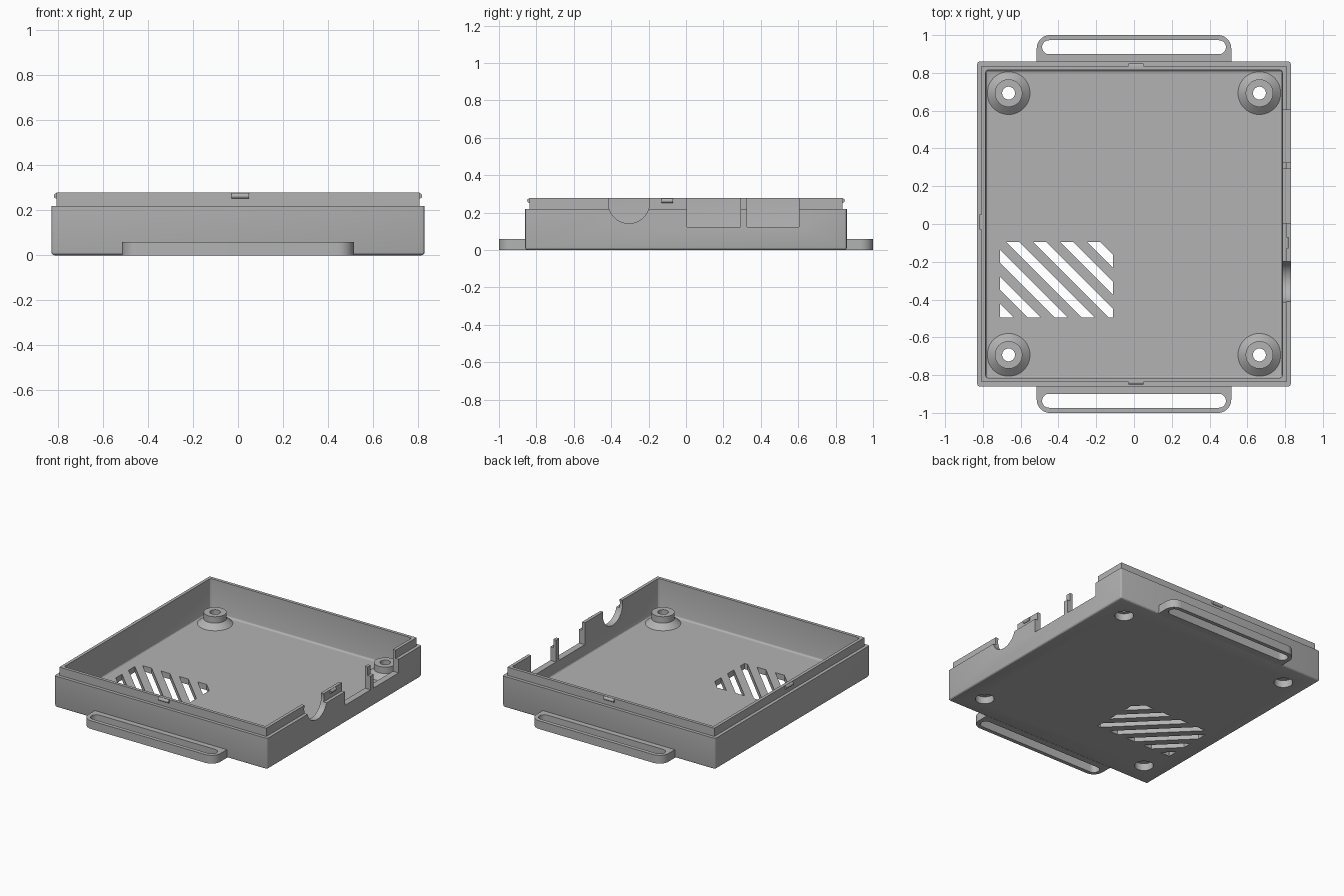
import bpy, bmesh
from math import pi, sin, cos
from mathutils import Matrix, Vector

cube = bpy.data.objects.get("Cube")
if cube:
    bpy.data.objects.remove(cube)

grey = bpy.data.materials.new("matte grey plastic")
grey.use_nodes = True
COLOUR = (0.45, 0.45, 0.45, 1)
grey.diffuse_color = COLOUR
grey.node_tree.nodes["Principled BSDF"].inputs["Base Color"].default_value = COLOUR

# Main dimensions
OUT_X, OUT_Y = 0.83, 0.86
LIP_X, LIP_Y = 0.807, 0.837
IN_X, IN_Y = 0.785, 0.815
FLOOR, SHOULDER, RIM = 0.04, 0.22, 0.278
BOSS_X, BOSS_Y, BOSS_TOP = 0.664, 0.693, 0.12


def finish(name, bm):
    bmesh.ops.recalc_face_normals(bm, faces=bm.faces)
    mesh = bpy.data.meshes.new(name)
    bm.to_mesh(mesh)
    bm.free()
    mesh.materials.append(grey)
    obj = bpy.data.objects.new(name, mesh)
    bpy.context.collection.objects.link(obj)
    return obj


def box(name, x, y, z, bevel=0):
    """Box from (min, max) pairs, rounding every edge that is not on top."""
    bm = bmesh.new()
    bmesh.ops.create_cube(bm, size=1)
    for v in bm.verts:
        v.co = [a + (b - a) * (c + 0.5) for (a, b), c in zip((x, y, z), v.co)]
    if bevel:
        edges = [e for e in bm.edges if min(v.co.z for v in e.verts) < z[1] - 1e-4]
        bmesh.ops.bevel(bm, geom=edges, offset=bevel, segments=3, profile=0.5, affect='EDGES')
    return finish(name, bm)


def cylinder(name, centre, r1, r2, depth, axis='Z', sides=48):
    bm = bmesh.new()
    turn = Matrix.Rotation(pi / 2, 4, 'Y' if axis == 'X' else 'X') if axis != 'Z' else Matrix()
    bmesh.ops.create_cone(bm, cap_ends=True, segments=sides, radius1=r1, radius2=r2,
                          depth=depth, matrix=Matrix.Translation(centre) @ turn)
    return finish(name, bm)


def prism(name, points, z0, z1):
    bm = bmesh.new()
    face = bm.faces.new([bm.verts.new((px, py, z0)) for px, py in points])
    top = bmesh.ops.extrude_face_region(bm, geom=[face])["geom"]
    bmesh.ops.translate(bm, vec=(0, 0, z1 - z0),
                        verts=[g for g in top if isinstance(g, bmesh.types.BMVert)])
    return finish(name, bm)


def combine(target, tool, operation):
    """Apply a boolean to the target and discard the tool."""
    mod = target.modifiers.new("cut", 'BOOLEAN')
    mod.object, mod.operation, mod.solver = tool, operation, 'EXACT'
    bpy.context.view_layer.update()
    graph = bpy.context.evaluated_depsgraph_get()
    mesh = bpy.data.meshes.new_from_object(target.evaluated_get(graph))
    target.modifiers.clear()
    target.data = mesh
    bpy.data.objects.remove(tool)


def smooth(obj):
    bpy.ops.object.select_all(action='DESELECT')
    obj.select_set(True)
    bpy.context.view_layer.objects.active = obj
    bpy.ops.object.shade_smooth_by_angle(angle=0.5)


def span(v):
    return (-v, v)


# Tray: outer shell, stepped lip and hollow inside
tray = box("tray", span(OUT_X), span(OUT_Y), (0, SHOULDER), 0.014)
combine(tray, box("lip", span(LIP_X), span(LIP_Y), (0.1, RIM)), 'UNION')
combine(tray, box("cavity", span(IN_X), span(IN_Y), (FLOOR, 0.5), 0.014), 'DIFFERENCE')

# Corner screw bosses with flared feet, through holes and recesses underneath
for sx in (-1, 1):
    for sy in (-1, 1):
        x, y = sx * BOSS_X, sy * BOSS_Y
        low = FLOOR - 0.01
        combine(tray, cylinder("foot", (x, y, low + 0.0225), 0.125, 0.073, 0.045), 'UNION')
        combine(tray, cylinder("post", (x, y, (low + BOSS_TOP) / 2), 0.073, 0.073, BOSS_TOP - low), 'UNION')
        combine(tray, cylinder("hole", (x, y, 0.1), 0.034, 0.034, 0.4), 'DIFFERENCE')
        combine(tray, cylinder("recess", (x, y, 0), 0.06, 0.06, 0.1), 'DIFFERENCE')

# Diagonal vent slots, trimmed to a rectangle
for k in range(-3, 4):
    bm = bmesh.new()
    bm.faces.new([bm.verts.new((px, py, -0.1)) for px, py in
                  ((-0.71, -0.495), (-0.11, -0.495), (-0.11, -0.095), (-0.71, -0.095))])
    middle = -0.737 + 0.143 * k
    for side in (-1, 1):
        bmesh.ops.bisect_plane(bm, geom=bm.verts[:] + bm.edges[:] + bm.faces[:],
                               plane_co=(middle + side * 0.035, 0, 0),
                               plane_no=(side, side, 0), clear_outer=True)
    outline = [v.co.xy.copy() for v in bm.faces[:][0].verts]
    bm.free()
    combine(tray, prism("vent", outline, -0.1, 0.1), 'DIFFERENCE')

# Connector openings in the +x wall
for y in ((0.005, 0.292), (0.326, 0.604)):
    combine(tray, box("port", (0.7, 0.95), y, (0.124, 0.5)), 'DIFFERENCE')
combine(tray, cylinder("jack", (0.83, -0.305, 0.252), 0.11, 0.11, 0.26, 'X', 64), 'DIFFERENCE')
smooth(tray)

# Snap ridges around the lip
for name, x, y, half, axis in (("front_snap", 0.01, -LIP_Y, 0.04, 'X'),
                               ("back_snap", 0.01, LIP_Y, 0.04, 'X'),
                               ("right_snap", -LIP_X, 0.01, 0.04, 'Y'),
                               ("left_snap", LIP_X, -0.1, 0.03, 'Y')):
    smooth(cylinder(name, (x, y, 0.264), 0.012, 0.012, half * 2, axis, 16))


def arc(cx, cy, r, start, end, steps=10):
    angles = [start + (end - start) * i / steps for i in range(steps + 1)]
    return [(cx + r * cos(a), cy + r * sin(a)) for a in angles]


# Strap loops at the front and back
for name, s in (("front_strap_loop", -1), ("back_strap_loop", 1)):
    outer = [(-0.515, 0.85), (0.515, 0.85)]
    outer += arc(0.445, 0.93, 0.07, 0, pi / 2) + arc(-0.445, 0.93, 0.07, pi / 2, pi)
    slot = arc(0.45, 0.936, 0.037, -pi / 2, pi / 2) + arc(-0.45, 0.936, 0.037, pi / 2, 3 * pi / 2)
    loop = prism(name, [(x, s * y) for x, y in outer], 0, 0.058)
    combine(loop, prism("slot", [(x, s * y) for x, y in slot], -0.1, 0.2), 'DIFFERENCE')
    smooth(loop)
